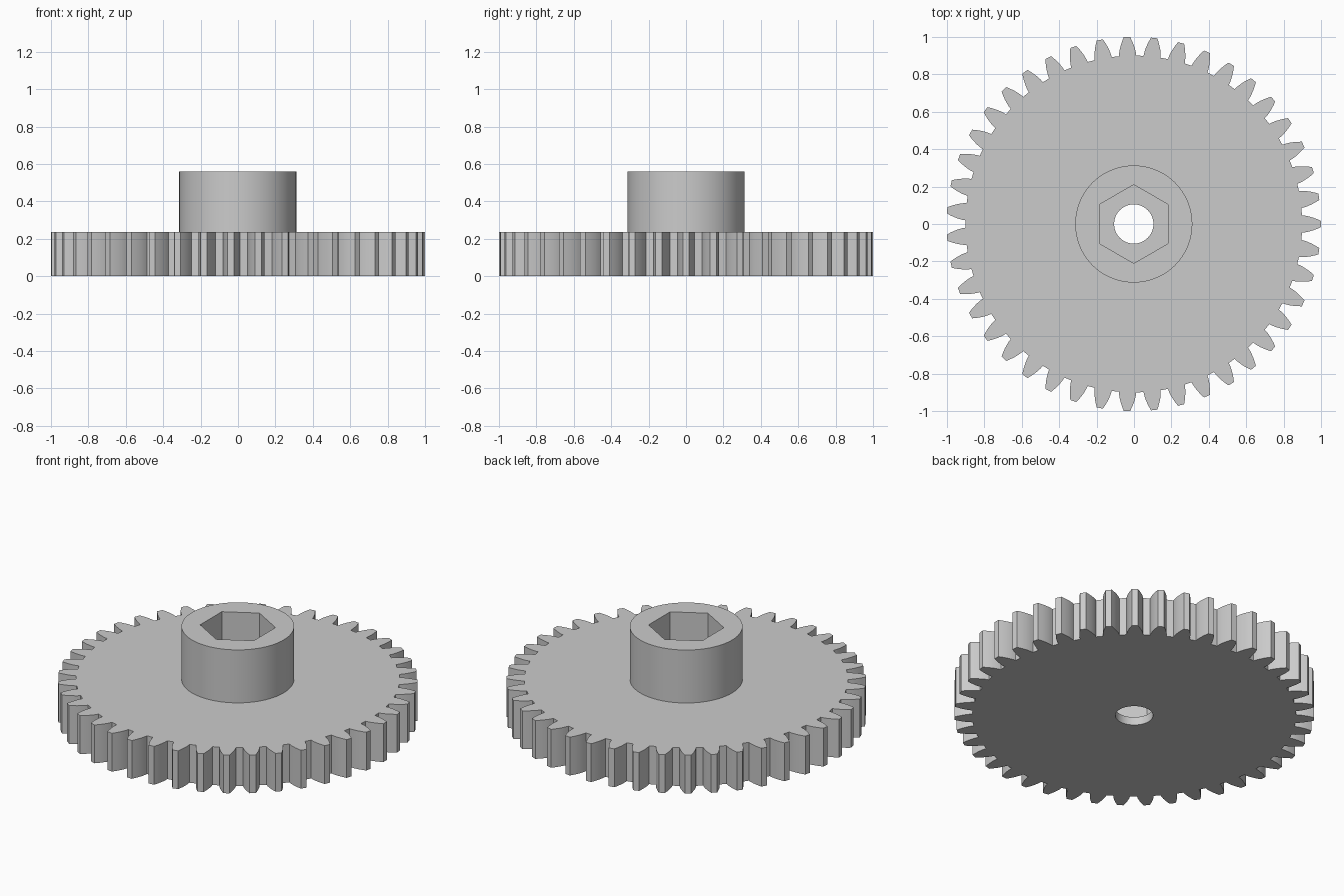
import bpy, bmesh
from math import cos, sin, tan, acos, pi, radians, sqrt

if "Cube" in bpy.data.objects:
    bpy.data.objects.remove(bpy.data.objects["Cube"])

TEETH = 43
TIP, ROOT = 1.0, 0.9
MODULE = 2 * TIP / (TEETH + 2)
PITCH = MODULE * TEETH / 2
BASE = PITCH * cos(radians(20))
GEAR_TOP, HUB_TOP = 0.235, 0.56
SOCKET_FLOOR = 0.05

grey = bpy.data.materials.new("plain grey")
grey.use_nodes = True
grey.diffuse_color = (0.6, 0.6, 0.6, 1)
grey.node_tree.nodes["Principled BSDF"].inputs["Base Color"].default_value = (0.6, 0.6, 0.6, 1)


def circle(r, n, start=0.0):
    return [(r * cos(start + 2 * pi * i / n), r * sin(start + 2 * pi * i / n)) for i in range(n)]


def prism(name, outline, z0, z1):
    """Extrude a closed outline from z0 to z1."""
    bm = bmesh.new()
    base = bm.faces.new([bm.verts.new((x, y, z0)) for x, y in outline])
    top = bmesh.ops.extrude_face_region(bm, geom=[base], use_keep_orig=True)["geom"]
    bmesh.ops.translate(bm, vec=(0, 0, z1 - z0), verts=[v for v in top if isinstance(v, bmesh.types.BMVert)])
    bmesh.ops.recalc_face_normals(bm, faces=bm.faces)
    mesh = bpy.data.meshes.new(name)
    bm.to_mesh(mesh)
    bm.free()
    mesh.materials.append(grey)
    obj = bpy.data.objects.new(name, mesh)
    bpy.context.collection.objects.link(obj)
    return obj


def select(obj):
    bpy.ops.object.select_all(action='DESELECT')
    obj.select_set(True)
    bpy.context.view_layer.objects.active = obj


def cut(obj, cutter):
    mod = obj.modifiers.new("cut", 'BOOLEAN')
    mod.operation = 'DIFFERENCE'
    mod.solver = 'EXACT'
    mod.object = cutter
    select(obj)
    bpy.ops.object.modifier_apply(modifier=mod.name)


def half_angle(r):
    """Half the angular width of an involute tooth at radius r."""
    def inv(radius):
        a = acos(min(1, BASE / radius))
        return tan(a) - a
    return pi / (2 * TEETH) + inv(PITCH) - inv(r)


# Toothed outline: up one flank of each tooth, down the other
radii = [ROOT + (TIP - ROOT) * i / 5 for i in range(6)]
outline = []
for t in range(TEETH):
    mid = 2 * pi * t / TEETH
    flank = [(r, half_angle(r)) for r in radii]
    outline += [(r * cos(mid - h), r * sin(mid - h)) for r, h in flank]
    outline += [(r * cos(mid + h), r * sin(mid + h)) for r, h in reversed(flank)]

gear = prism("gear_wheel", outline, 0, GEAR_TOP)
hub = prism("hub", circle(0.313, 72), GEAR_TOP, HUB_TOP)

# Shaft hole and hexagonal nut socket
hole = prism("hole_cutter", circle(0.105, 48), -0.1, HUB_TOP + 0.1)
socket = prism("socket_cutter", circle(0.21, 6, pi / 2), SOCKET_FLOOR, HUB_TOP + 0.1)
cut(gear, hole)
cut(gear, socket)
cut(hub, socket)
for cutter in (hole, socket):
    bpy.data.objects.remove(cutter)

# The odd tooth count puts the shaft slightly off the middle
for part in (gear, hub):
    part.location.x = -0.0013
    select(part)
    bpy.ops.object.shade_smooth_by_angle(angle=radians(25))
